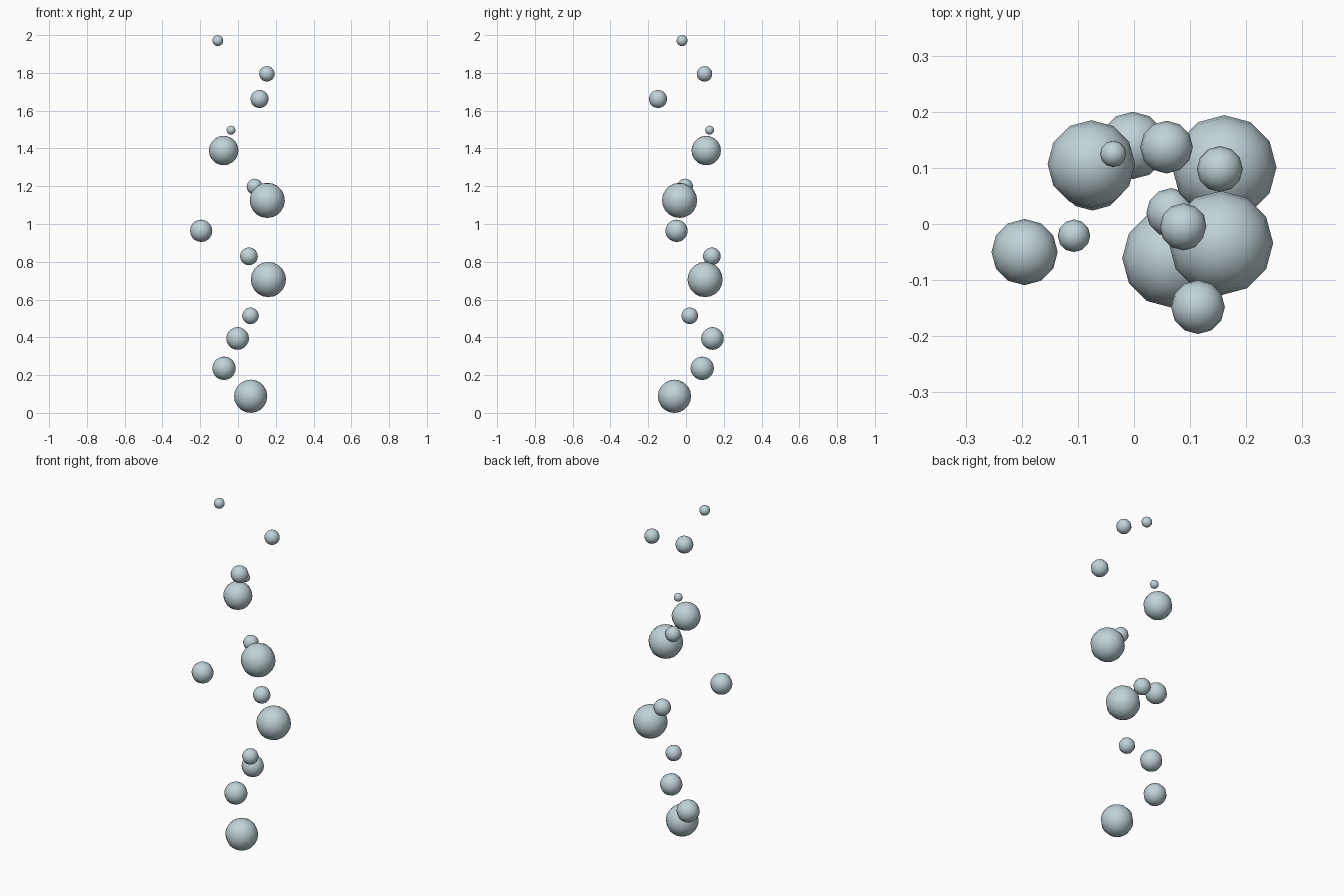
import bpy

# One pale blue-grey colour for every bubble
mat = bpy.data.materials.new("pale_blue_grey")
mat.diffuse_color = (0.53, 0.65, 0.69, 1)

# Rising column of bubbles, bottom to top: x, y, z, radius
BUBBLES = [
    (0.067, -0.061, 0.088, 0.088),
    (-0.074, 0.086, 0.236, 0.062),
    (-0.002, 0.140, 0.394, 0.060),
    (0.066, 0.020, 0.514, 0.044),
    (0.161, 0.101, 0.706, 0.093),
    (0.058, 0.137, 0.829, 0.047),
    (-0.195, -0.050, 0.964, 0.059),
    (0.155, -0.034, 1.125, 0.093),
    (0.088, -0.005, 1.198, 0.042),
    (-0.076, 0.107, 1.389, 0.078),
    (-0.037, 0.125, 1.497, 0.0235),
    (0.114, -0.148, 1.662, 0.048),
    (0.153, 0.098, 1.795, 0.041),
    (-0.107, -0.021, 1.971, 0.029),
]


def bubble(index, x, y, z, r):
    bpy.ops.mesh.primitive_uv_sphere_add(
        segments=12, ring_count=10, radius=r, location=(x, y, z))
    ob = bpy.context.object
    ob.name = f"bubble_{index:02d}"
    ob.data.materials.append(mat)
    bpy.ops.object.shade_smooth()


for i, b in enumerate(BUBBLES, 1):
    bubble(i, *b)
